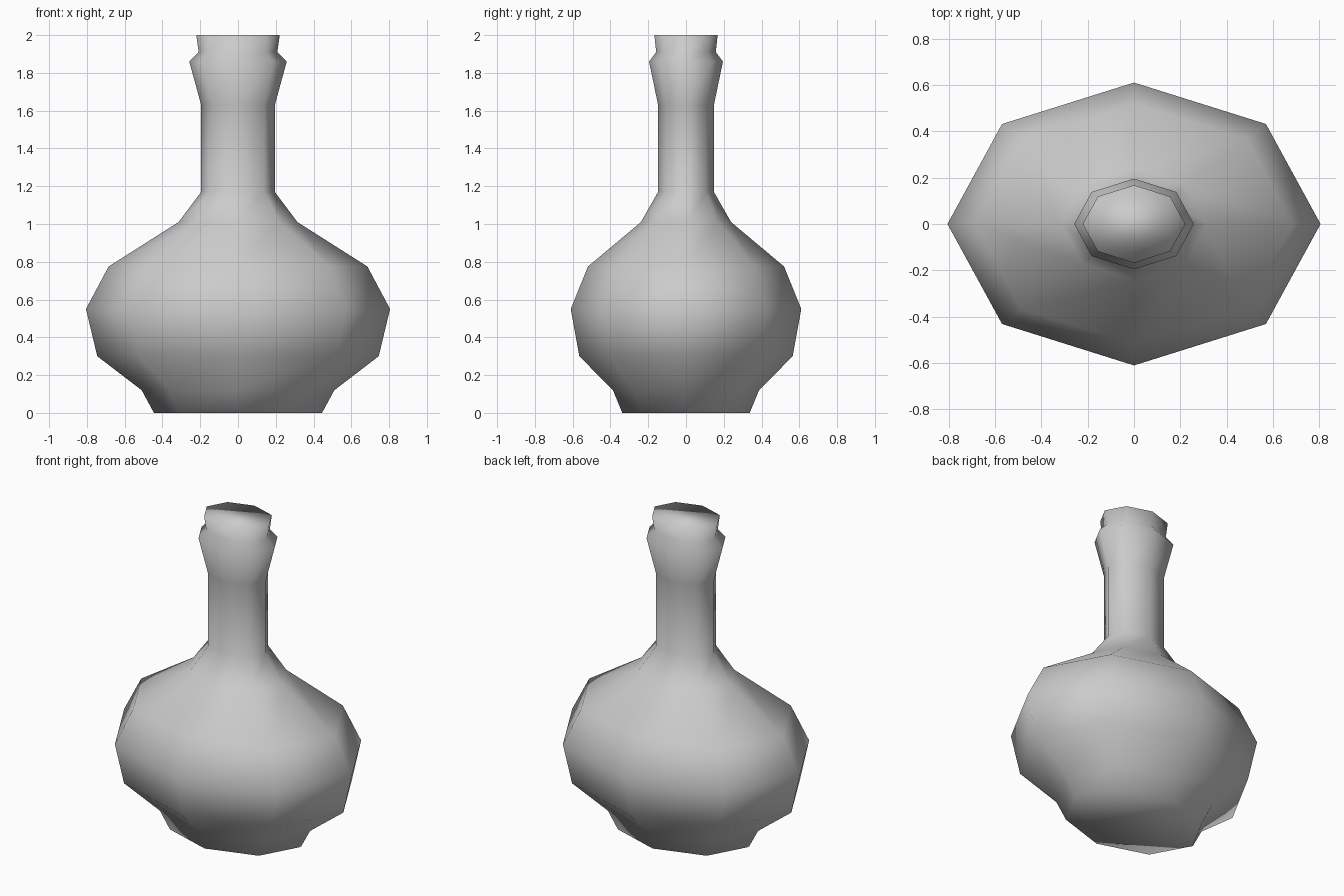
import bpy, bmesh, math

if "Cube" in bpy.data.objects:
    bpy.data.objects.remove(bpy.data.objects["Cube"])

SIDES = 8
DEPTH = 0.758  # y radius relative to x radius

# Outline of the flask: (x radius, height)
profile = [(0.445, 0.0), (0.51, 0.12), (0.745, 0.30), (0.805, 0.55),
           (0.685, 0.775), (0.315, 1.01), (0.195, 1.17), (0.195, 1.63),
           (0.258, 1.86), (0.208, 1.91), (0.221, 2.0)]

bm = bmesh.new()
rings = []
for r, z in profile:
    rings.append([bm.verts.new((r * math.cos(2 * math.pi * i / SIDES),
                                r * DEPTH * math.sin(2 * math.pi * i / SIDES), z))
                  for i in range(SIDES)])

# Body, neck and lip walls
for a, b in zip(rings, rings[1:]):
    for i in range(SIDES):
        j = (i + 1) % SIDES
        bm.faces.new((a[i], a[j], b[j], b[i]))

# Base and top closing faces
bm.faces.new(list(reversed(rings[0])))
bm.faces.new(rings[-1])

# Soft shading throughout
for f in bm.faces:
    f.smooth = True
bmesh.ops.recalc_face_normals(bm, faces=bm.faces)

mesh = bpy.data.meshes.new("flask")
bm.to_mesh(mesh)
bm.free()
flask = bpy.data.objects.new("flask", mesh)
bpy.context.collection.objects.link(flask)
